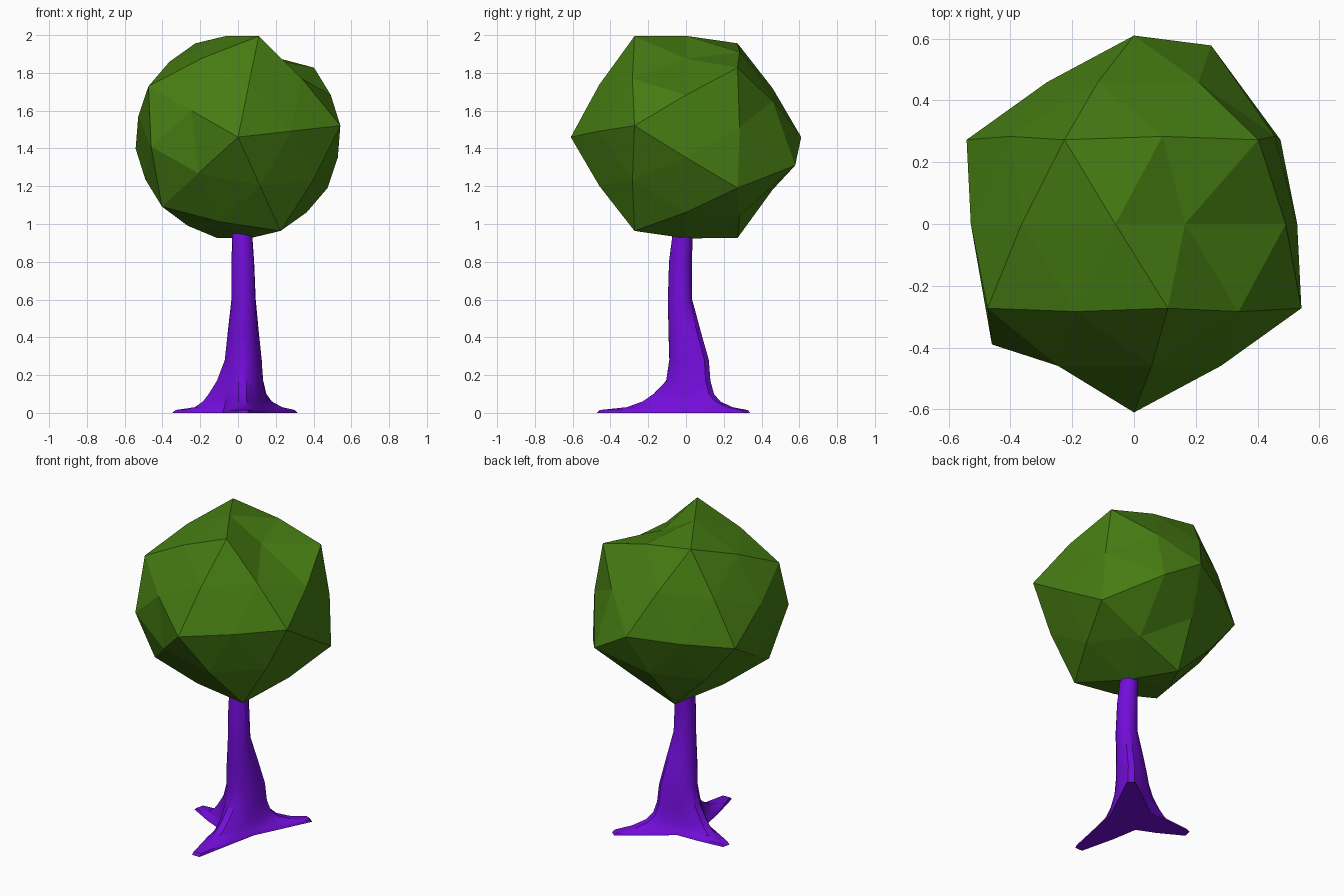
import bpy, bmesh
from math import cos, sin, radians
from mathutils import Vector

if "Cube" in bpy.data.objects:
    bpy.data.objects.remove(bpy.data.objects["Cube"])


def finish(bm, name, color):
    bmesh.ops.recalc_face_normals(bm, faces=bm.faces)
    me = bpy.data.meshes.new(name)
    bm.to_mesh(me)
    bm.free()
    ob = bpy.data.objects.new(name, me)
    bpy.context.collection.objects.link(ob)
    mat = bpy.data.materials.new(name + "_color")
    mat.diffuse_color = color
    mat.use_nodes = True
    mat.node_tree.nodes["Principled BSDF"].inputs["Base Color"].default_value = mat.diffuse_color
    me.materials.append(mat)
    return ob


# Crown: icosahedron with its poles along y, subdivided once and slightly bulged
R, center = 0.61, Vector((0, 0, 1.46))
bm = bmesh.new()


def ring(y, offset):
    return [bm.verts.new((0.894 * R * cos(radians(offset + 72 * i)), y,
                          0.894 * R * sin(radians(offset + 72 * i)))) for i in range(5)]


front, back = bm.verts.new((0, -R, 0)), bm.verts.new((0, R, 0))
a, b = ring(-0.447 * R, 6.4), ring(0.447 * R, 42.4)
for i in range(5):
    j = (i + 1) % 5
    for tri in ((front, a[i], a[j]), (back, b[j], b[i]),
                (a[i], b[i], a[j]), (b[i], b[j], a[j])):
        bm.faces.new(tri)
corners = {v.co.copy().freeze() for v in bm.verts}
bmesh.ops.subdivide_edges(bm, edges=bm.edges[:], cuts=1, use_grid_fill=True)
for v in bm.verts:
    if v.co.copy().freeze() not in corners:
        v.co *= 1.04
    v.co += center
# A few leaf clumps pushed in or out
for near, target in (((0.26, 0, 1.91), (0.165, 0, 1.875)),
                     ((0.24, 0.45, 1.32), (0.25, 0.578, 1.31)),
                     ((-0.45, -0.28, 1.41), (-0.46, -0.39, 1.41))):
    min(bm.verts, key=lambda v: (v.co - Vector(near)).length).co = target
finish(bm, "leaf_crown", (0.06, 0.2, 0.006, 1))

# Trunk: stacked rings flaring into three roots
root_angles = (49.7, 167.8, 271)
# z, centre x, centre y, core radius, reach of right / left / front root
sections = (
    (0.000, 0.020, 0.000, 0.130, 0.433, 0.379, 0.480),
    (0.015, 0.020, 0.000, 0.125, 0.415, 0.360, 0.465),
    (0.030, 0.020, 0.000, 0.118, 0.310, 0.255, 0.320),
    (0.060, 0.020, 0.000, 0.112, 0.225, 0.210, 0.235),
    (0.100, 0.020, 0.000, 0.106, 0.180, 0.178, 0.175),
    (0.170, 0.022, 0.003, 0.099, 0.152, 0.135, 0.110),
    (0.280, 0.025, 0.008, 0.092, 0.135, 0.095, 0.098),
    (0.420, 0.025, -0.010, 0.081, 0.108, 0.080, 0.084),
    (0.600, 0.030, -0.033, 0.065, 0.067, 0.065, 0.064),
    (0.800, 0.026, -0.030, 0.061, 0.061, 0.060, 0.061),
    (0.970, 0.022, -0.016, 0.053, 0.053, 0.053, 0.053),
)
bm = bmesh.new()
loops = []
for z, cx, cy, r, *reach in sections:
    loop = []
    for k, (ang, L) in enumerate(zip(root_angles, reach)):
        t = radians(ang)
        d, p = Vector((cos(t), sin(t), 0)), Vector((-sin(t), cos(t), 0))
        c = Vector((cx, cy, z))
        shoulder = 0.81 * r + 0.4 * (L - r)
        for along, side in ((shoulder, -0.59 * r), (0.98 * L, -0.2 * r),
                            (0.98 * L, 0.2 * r), (shoulder, 0.59 * r)):
            loop.append(bm.verts.new(c + d * along + p * side))
        nxt = root_angles[(k + 1) % 3] + (360 if k == 2 else 0)
        v = radians((ang + nxt) / 2)
        loop.append(bm.verts.new(c + Vector((cos(v), sin(v), 0)) * r))
    loops.append(loop)
for lo, hi in zip(loops, loops[1:]):
    n = len(lo)
    for i in range(n):
        j = (i + 1) % n
        bm.faces.new((lo[i], lo[j], hi[j], hi[i]))
bm.faces.new(loops[0][::-1])
bm.faces.new(loops[-1])
trunk = finish(bm, "trunk", (0.17, 0.004, 0.7, 1))
bpy.context.view_layer.objects.active = trunk
trunk.select_set(True)
bpy.ops.object.shade_smooth_by_angle(angle=radians(30))
